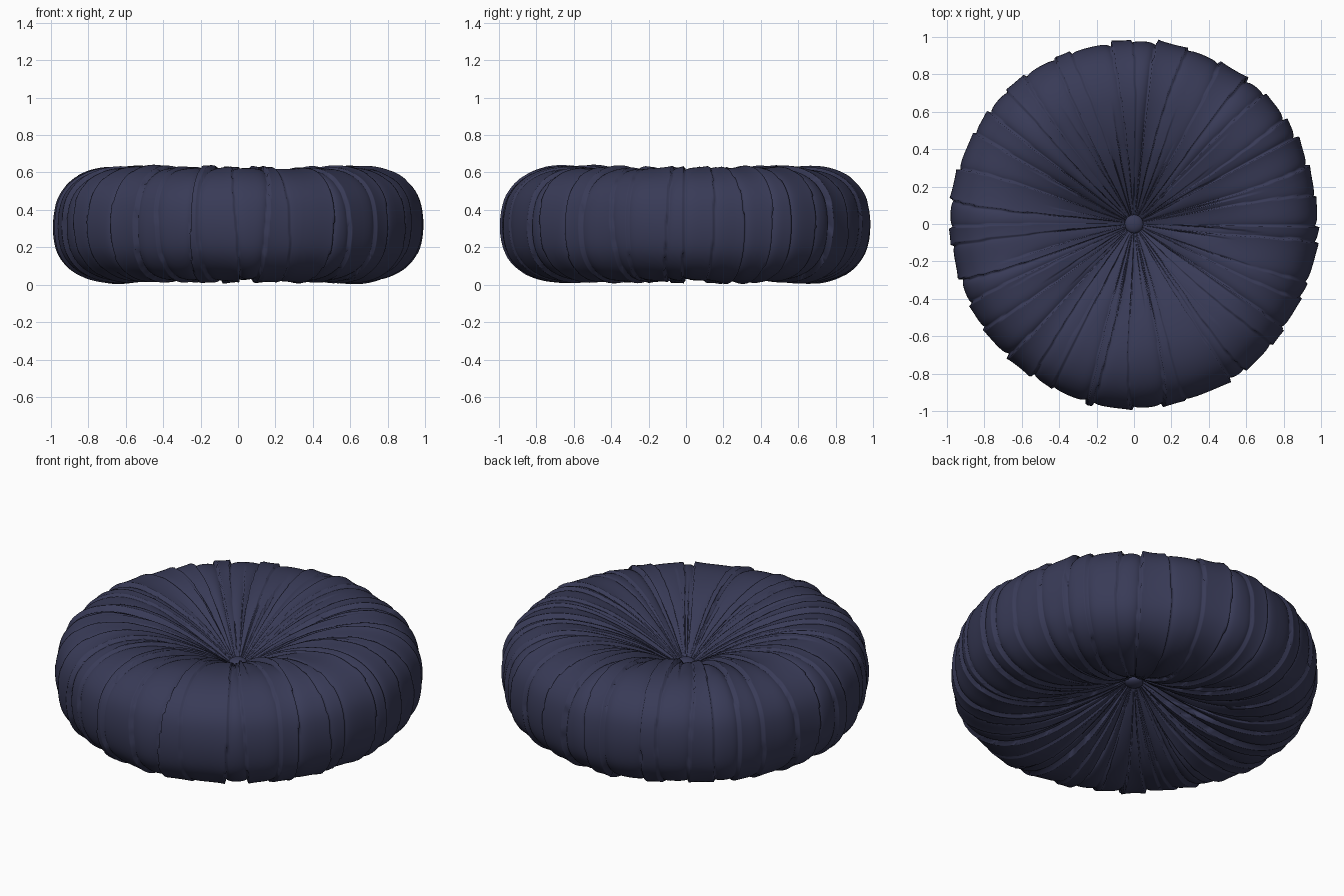
import bpy, bmesh, math, random
from mathutils import Vector

if "Cube" in bpy.data.objects:
    bpy.data.objects.remove(bpy.data.objects["Cube"])

random.seed(7)
TAU = 2 * math.pi
N_ANG, N_PROF = 720, 92
MID = 0.322

fabric = bpy.data.materials.new("navy_fabric")
fabric.diffuse_color = (0.04, 0.043, 0.095, 1)
fabric.use_nodes = True
fabric.node_tree.nodes["Principled BSDF"].inputs["Base Color"].default_value = fabric.diffuse_color


def catmull(pts, t):
    # smooth interpolation through the profile points, t in 0..1
    f = t * (len(pts) - 1)
    i = min(int(f), len(pts) - 2)
    u = f - i
    a, b = pts[max(i - 1, 0)], pts[i]
    c, d = pts[i + 1], pts[min(i + 2, len(pts) - 1)]
    return [0.5 * (2 * q + (r - p) * u + (2 * p - 5 * q + 4 * r - s) * u * u
                   + (3 * q - p - 3 * r + s) * u ** 3) for p, q, r, s in zip(a, b, c, d)]


# half profile (radius, height above the middle), mirrored for the underside
upper = [(0.012, 0.035), (0.10, 0.085), (0.22, 0.155), (0.34, 0.215), (0.46, 0.262),
         (0.58, 0.291), (0.70, 0.298), (0.81, 0.274), (0.90, 0.219), (0.96, 0.13)]
profile = upper + [(0.98, 0)] + [(r, -z) for r, z in reversed(upper)]
rings = [catmull(profile, j / (N_PROF - 1)) for j in range(N_PROF)]
normals = []
for j in range(N_PROF):
    (r0, z0), (r1, z1) = rings[max(j - 1, 0)], rings[min(j + 1, N_PROF - 1)]
    l = math.hypot(r1 - r0, z1 - z0)
    normals.append((-(z1 - z0) / l, (r1 - r0) / l))


# pleats: long ones wrap the whole cushion, short ones stay near the buttons
def make_pleat(angle, kind):
    return dict(a=angle, kind=kind, side=random.choice((-1, 1)),
                amp=random.uniform(0.55, 1.3), wob=random.uniform(0.01, 0.035),
                ph=random.uniform(0, TAU), reach=random.uniform(0.45, 0.9))


LONG = 40
pleats = [make_pleat((i + random.uniform(-0.38, 0.38)) * TAU / LONG, 0) for i in range(LONG)]
for kind in (1, -1):
    pleats += [make_pleat((i + random.uniform(-0.4, 0.4)) * TAU / 30, kind) for i in range(30)]


def pleat_row(j):
    # normal offset for every angle of one ring: sharp step with a soft lip
    r, z = rings[j]
    t = j / (N_PROF - 1)
    row = [0.0] * N_ANG
    for p in pleats:
        amp = p["amp"] * (0.75 + 0.25 * math.sin(5 * t + p["ph"]))
        if p["kind"]:
            if p["kind"] * z < 0:
                continue
            amp *= max(0.0, min(1.0, (p["reach"] - r) / 0.25)) * 0.8
        amp *= min(1.0, 0.1 + r / 0.45)
        if amp <= 0.01:
            continue
        ang = p["a"] + p["wob"] * math.sin(7 * t + p["ph"])
        mid = round(ang / TAU * N_ANG)
        span = min(90, int(0.20 / max(r, 0.1) / TAU * N_ANG))
        for k in range(mid - span, mid + span + 1):
            s = (k * TAU / N_ANG - ang) * p["side"] * max(r, 0.12)
            if s > 0:
                d = 0.013 * math.exp(-s / 0.05)
            else:
                d = -0.021 * math.exp(s / 0.022)
            row[k % N_ANG] += d * amp
    return row


# cushion body
bm = bmesh.new()
grid = []
for j, (r, z) in enumerate(rings):
    row = pleat_row(j)
    nr, nz = normals[j]
    ring = []
    for k in range(N_ANG):
        a = k * TAU / N_ANG
        soft = 0.004 * math.sin(3 * a + 4 * z) + 0.003 * math.sin(8 * a + 9 * r + 5 * z)
        d = max(-0.035, min(0.024, row[k] + soft * r))
        rr = max(0.008, r + nr * d)
        ring.append(bm.verts.new((rr * math.cos(a), rr * math.sin(a), MID + z + nz * d)))
    grid.append(ring)
for j in range(N_PROF - 1):
    for k in range(N_ANG):
        n = (k + 1) % N_ANG
        bm.faces.new((grid[j][k], grid[j + 1][k], grid[j + 1][n], grid[j][n]))
bm.faces.new(grid[0])
bm.faces.new(grid[-1])
bmesh.ops.recalc_face_normals(bm, faces=bm.faces)
mesh = bpy.data.meshes.new("cushion_body")
bm.to_mesh(mesh)
bm.free()
body = bpy.data.objects.new("cushion_body", mesh)
bpy.context.collection.objects.link(body)
mesh.polygons.foreach_set("use_smooth", [True] * len(mesh.polygons))
mesh.materials.append(fabric)

# covered buttons, top and bottom
for name, side in (("top_button", 1), ("bottom_button", -1)):
    bpy.ops.mesh.primitive_uv_sphere_add(segments=32, ring_count=16, radius=0.05,
                                         location=(0, 0, MID + side * 0.062))
    button = bpy.context.object
    button.name = name
    button.scale.z = 0.5
    bpy.ops.object.shade_smooth()
    button.data.materials.append(fabric)
